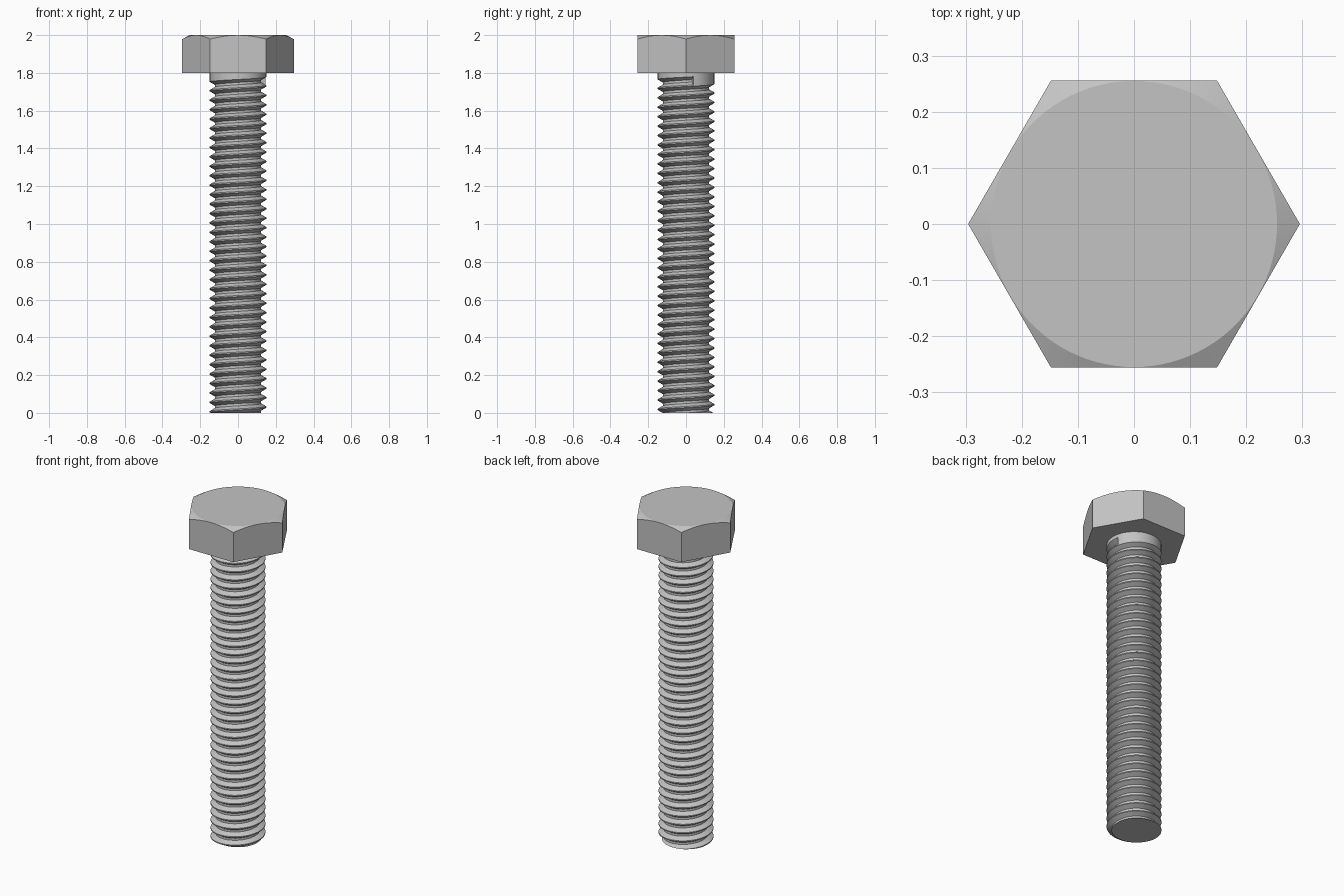
import bpy, bmesh
from math import cos, sin, pi, radians

if "Cube" in bpy.data.objects:
    bpy.data.objects.remove(bpy.data.objects["Cube"])

steel = bpy.data.materials.new("grey_steel")
steel.use_nodes = True
grey = (0.55, 0.55, 0.55, 1)
steel.diffuse_color = grey
steel.node_tree.nodes["Principled BSDF"].inputs["Base Color"].default_value = grey


def polar(r, a, z):
    return (r * cos(a), r * sin(a), z)


def finish(bm, name, angle):
    bmesh.ops.recalc_face_normals(bm, faces=bm.faces)
    mesh = bpy.data.meshes.new(name)
    bm.to_mesh(mesh)
    bm.free()
    mesh.materials.append(steel)
    obj = bpy.data.objects.new(name, mesh)
    bpy.context.collection.objects.link(obj)
    bpy.ops.object.select_all(action="DESELECT")
    obj.select_set(True)
    bpy.context.view_layer.objects.active = obj
    bpy.ops.object.shade_smooth_by_angle(angle=radians(angle))


# Hexagonal head with a conical chamfer around the top
APOTHEM, HEAD_BASE, TOP, SIDES, PER_SIDE = 0.256, 1.8, 2.0, 6, 16
bm = bmesh.new()
base, rim, disc = [], [], []
count = SIDES * PER_SIDE
for i in range(count):
    a = 2 * pi * i / count
    r = APOTHEM / cos(a % (pi / 3) - pi / 6)
    base.append(bm.verts.new(polar(r, a, HEAD_BASE)))
    rim.append(bm.verts.new(polar(r, a, TOP - 0.52 * (r - APOTHEM) - 0.0005)))
    disc.append(bm.verts.new(polar(APOTHEM - 0.001, a, TOP)))
for low, high in ((base, rim), (rim, disc)):
    for i in range(count):
        j = (i + 1) % count
        bm.faces.new((low[i], low[j], high[j], high[i]))
bm.faces.new(base[::-1])
bm.faces.new(disc)
finish(bm, "hex_head", 18)

# Shank: a V groove swept down a right-handed helix, ending in a plain collar
PITCH, MAJOR, MINOR = 0.05, 0.15, 0.123
N, TURNS = 48, 38
END_ANGLE, END_Z = 0.26, 1.758
GROOVE = ((MAJOR, -0.0219), (MINOR, -0.0063), (MINOR, 0.0063), (MAJOR, 0.0219))
M = N * TURNS
bm = bmesh.new()
rows = []
for i in range(M + 1):
    turn = (i - M) / N
    rows.append([bm.verts.new(polar(r, END_ANGLE + 2 * pi * turn, END_Z + PITCH * turn + dz))
                 for r, dz in GROOVE])
for i in range(M):
    here, after = rows[i], rows[i + 1]
    for k in range(3):
        bm.faces.new((here[k], after[k], after[k + 1], here[k + 1]))
    # Thread crest between this turn and the one above
    if i + N < M:
        bm.faces.new((here[3], after[3], rows[i + N + 1][0], rows[i + N][0]))

# Abrupt wall where the groove stops
bm.faces.new(rows[M])

# Plain collar running up into the head
ring = [bm.verts.new(polar(MAJOR, END_ANGLE + 2 * pi * k / N, HEAD_BASE + 0.01)) for k in range(N)]
for k in range(N):
    i = M - N + k
    face = [rows[i][3], rows[i + 1][3], ring[(k + 1) % N], ring[k]]
    if k == 0:
        face += [rows[M][3], rows[M][0]]
    bm.faces.new(face)
bm.faces.new(ring)

# Flat cut at the bottom end
cut = bmesh.ops.bisect_plane(bm, geom=bm.verts[:] + bm.edges[:] + bm.faces[:], dist=1e-6,
                             plane_co=(0, 0, 0), plane_no=(0, 0, 1), clear_inner=True)
edges = [e for e in cut["geom_cut"] if isinstance(e, bmesh.types.BMEdge)]
bmesh.ops.contextual_create(bm, geom=edges)
finish(bm, "threaded_shank", 30)
